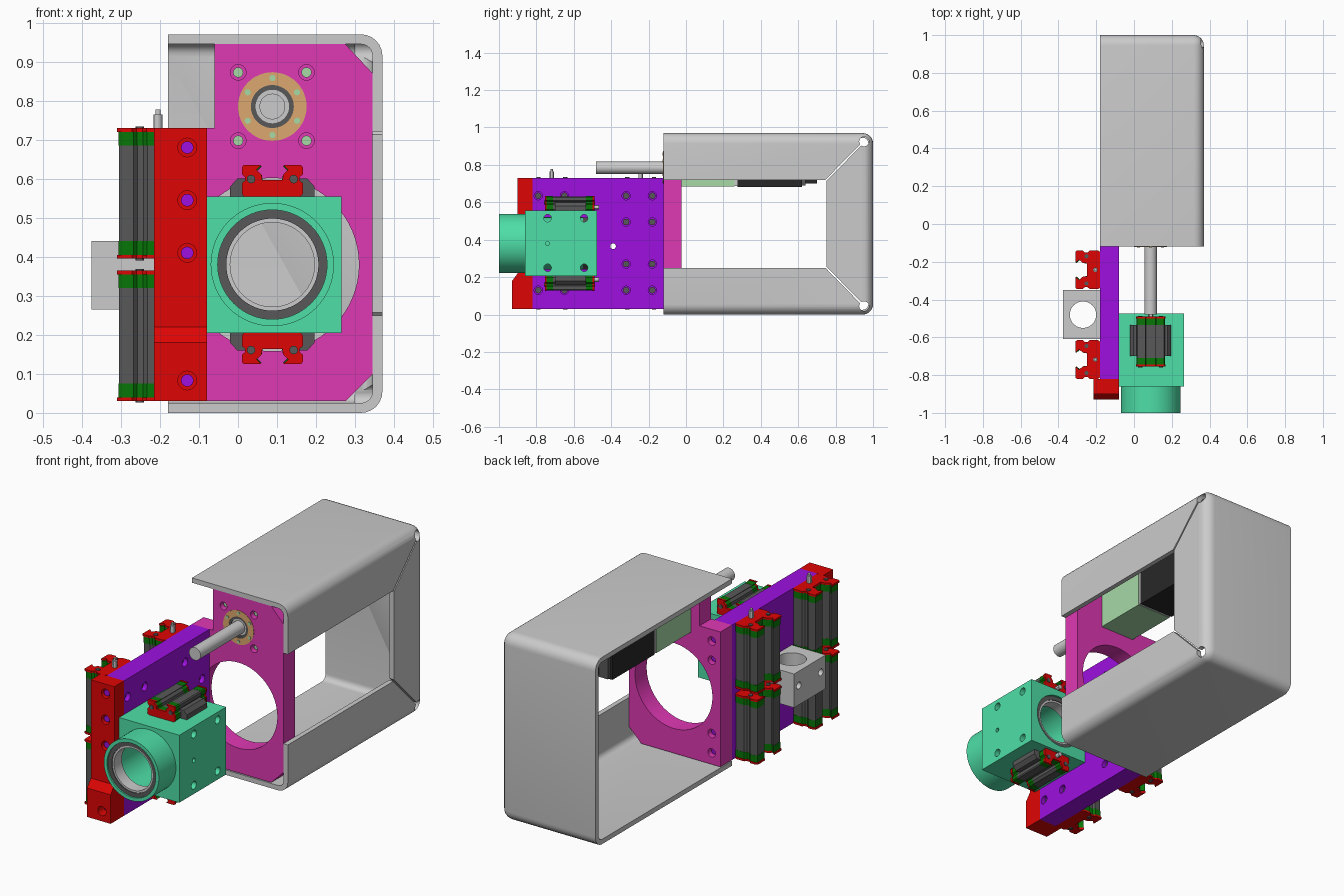
import bpy, bmesh
from math import radians, cos, sin, pi

if "Cube" in bpy.data.objects:
    bpy.data.objects.remove(bpy.data.objects["Cube"])

COL = dict(red=(.87, .05, .05), magenta=(.87, .23, .70), purple=(.61, .09, .87), mint=(.31, .87, .65),
           tan=(.86, .65, .43), dark=(.35, .35, .35), green=(.06, .46, .06), pale=(.65, .85, .65),
           black=(.17, .17, .17))
mats = {}
for key, c in COL.items():
    mats[key] = bpy.data.materials.new(key)
    mats[key].diffuse_color = (*[v ** 2.2 for v in c], 1)


def finish(name, bm, color=None):
    bmesh.ops.recalc_face_normals(bm, faces=bm.faces)
    me = bpy.data.meshes.new(name)
    bm.to_mesh(me)
    bm.free()
    ob = bpy.data.objects.new(name, me)
    bpy.context.collection.objects.link(ob)
    if color:
        me.materials.append(mats[color])
    return ob


def place(p, w, axis):
    a, b = p
    return {'x': (w, a, b), 'y': (a, w, b), 'z': (a, b, w)}[axis]


def add_prism(bm, pts, lo, hi, axis):
    """Extrude an outline lying across the axis from lo to hi."""
    A = [bm.verts.new(place(p, lo, axis)) for p in pts]
    B = [bm.verts.new(place(p, hi, axis)) for p in pts]
    bm.faces.new(A)
    bm.faces.new(B[::-1])
    for i in range(len(pts)):
        j = (i + 1) % len(pts)
        bm.faces.new((A[i], B[i], B[j], A[j]))


def circle(c, r, n=24):
    return [(c[0] + r * cos(2 * pi * i / n), c[1] + r * sin(2 * pi * i / n)) for i in range(n)]


def prism(name, pts, lo, hi, axis, color=None):
    bm = bmesh.new()
    add_prism(bm, pts, lo, hi, axis)
    return finish(name, bm, color)


def box(name, x, y, z, color=None):
    return prism(name, [(x[0], y[0]), (x[1], y[0]), (x[1], y[1]), (x[0], y[1])], z[0], z[1], 'z', color)


def discs(name, centres, r, lo, hi, axis, color=None, n=24):
    bm = bmesh.new()
    for c in centres:
        add_prism(bm, circle(c, r, n), lo, hi, axis)
    return finish(name, bm, color)


def ring(name, c, r_in, r_out, y0, y1, color=None, n=48):
    """Tube around the y axis."""
    bm = bmesh.new()
    prof = [(r_in, y0), (r_out, y0), (r_out, y1), (r_in, y1)]
    rows = [[bm.verts.new((c[0] + r * cos(2 * pi * i / n), y, c[1] + r * sin(2 * pi * i / n)))
             for r, y in prof] for i in range(n)]
    for i in range(n):
        p, q = rows[i], rows[(i + 1) % n]
        for k in range(4):
            bm.faces.new((p[k], p[(k + 1) % 4], q[(k + 1) % 4], q[k]))
    return finish(name, bm, color)


def apply_mod(ob, mod):
    bpy.context.view_layer.objects.active = ob
    bpy.ops.object.modifier_apply(modifier=mod.name)


def cut(ob, *cutters):
    for c in cutters:
        m = ob.modifiers.new('cut', 'BOOLEAN')
        m.operation, m.solver, m.object = 'DIFFERENCE', 'EXACT', c
        apply_mod(ob, m)
        bpy.data.objects.remove(c)


# folded sheet cover: bevelled box, open at front and left
bm = bmesh.new()
add_prism(bm, [(-.18, -.12), (.37, -.12), (.37, 1), (-.18, 1)], 0, .97, 'z')
bmesh.ops.recalc_face_normals(bm, faces=bm.faces)
folds = [e for e in bm.edges
         if not any(f.normal.x < -.9 or f.normal.y < -.9 for f in e.link_faces)]
bmesh.ops.bevel(bm, geom=folds, offset=.055, segments=6, profile=.5, affect='EDGES')
bm.normal_update()
bmesh.ops.delete(bm, geom=[f for f in bm.faces if f.normal.x < -.99 or f.normal.y < -.99], context='FACES')
cover = finish('cover', bm)
if max(cover.data.polygons, key=lambda p: p.center.z).normal.z < 0:
    cover.data.flip_normals()
m = cover.modifiers.new('sheet', 'SOLIDIFY')
m.thickness, m.offset, m.use_even_offset = .025, -1, True
apply_mod(cover, m)
cut(cover, box('window', (.3, .4), (-.2, .75), (.25, .72)),
    discs('corner_relief', [(.952, .925), (.952, .045)], .026, .3, .4, 'x'),
    prism('seam_top', [(.74, .715), (.746, .709), (.945, .912), (.939, .918)], .335, .4, 'x'),
    prism('seam_bottom', [(.74, .255), (.746, .261), (.945, .058), (.939, .052)], .335, .4, 'x'))

# upright mounting plate
SP, BC = (.088, .785), (.088, .38)          # spindle and bore centres
corners = [(SP[0] + i * .0875, SP[1] + j * .0875) for i in (-1, 1) for j in (-1, 1)]
plate = prism('mounting_plate', [(-.18, .03), (.275, .03), (.345, .1), (.345, .87), (.275, .945),
                                 (-.06, .945), (-.06, .73), (-.18, .73)], -.12, -.025, 'y', 'magenta')
plate_screws = [(-.13, z) for z in (.67, .57, .19, .09)]
cut(plate, discs('c', [BC], .222, -.2, .1, 'y', n=64), discs('c', [SP], .088, -.2, .1, 'y', n=48),
    discs('c', corners, .02, -.2, -.07, 'y'), discs('c', plate_screws, .022, -.06, .1, 'y'))
discs('motor_screws', corners, .013, -.1, -.06, 'y', 'pale')
discs('plate_screws', plate_screws, .015, -.07, -.045, 'y', 'purple')

# spindle bearing and shaft
flange = ring('bearing_flange', SP, .055, .088, -.122, -.03, 'tan')
bolts = [(SP[0] + .073 * sin(i * pi / 3), SP[1] + .073 * cos(i * pi / 3)) for i in range(6)]
discs('flange_screws', bolts, .008, -.125, -.1, 'y', 'pale', 12)
ring('bearing_outer_ring', SP, .043, .055, -.12, -.03, 'dark')
ring('bearing_inner_ring', SP, .03, .043, -.117, -.03)
discs('spindle_shaft', [SP], .033, -.48, -.03, 'y', n=32)

# motor
box('gearbox', (-.012, .188), (-.025, .26), (.685, .885), 'pale')
box('motor_flange', (-.01, .186), (.26, .275), (.687, .883))
box('motor_body', (-.012, .188), (.275, .62), (.683, .885), 'black')
box('motor_end_cap', (0, .176), (.62, .64), (.69, .88), 'dark')
box('motor_connector', (.05, .12), (.64, .70), (.70, .76), 'black')

# side plate
side = box('side_plate', (-.18, -.08), (-.82, -.12), (.03, .73), 'purple')
side_holes = [(y, z) for y in (-.79, -.65, -.32, -.18) for z in (.13, .635)]
side_holes += [(y, z) for y in (-.32, -.18) for z in (.27, .495)]
nut_holes = [(-.39, .365), (-.57, .365)]
cut(side, discs('c', side_holes, .022, -.115, 0, 'x'), discs('c', nut_holes, .015, -.3, 0, 'x'))
discs('side_plate_screws', side_holes, .017, -.12, -.1, 'x', 'dark')

# front bar with thicker foot
bar = prism('front_bar', [(-.82, .03), (-.93, .03), (-.93, .18), (-.9, .22), (-.9, .73), (-.82, .73)],
            -.215, -.08, 'x', 'red')
bar_screws = [(-.13, z) for z in (.68, .545, .41, .083)]
cut(bar, discs('c', bar_screws, .024, -1, -.87, 'y'))
discs('front_bar_screws', bar_screws, .016, -.89, -.86, 'y', 'purple')

# bored housing with round nose
housing = box('housing', (-.08, .265), (-.86, -.475), (.205, .555), 'mint')
block_holes = [(y, z) for y in (-.74, -.545) for z in (.25, .515)]
cut(housing, discs('c', [BC], .14, -.9, -.4, 'y', n=48), discs('c', block_holes, .02, -.2, .4, 'x'),
    discs('c', [(-.74, .38)], .011, .2, .3, 'x'))
ring('housing_nose', BC, .14, .158, -1, -.858, 'mint', 64)
ring('housing_sleeve', BC, .12, .1405, -.92, -.55, 'mint', 64)
for side_name, y0, y1 in (('front', -.992, -.92), ('rear', -.55, -.485)):
    ring(side_name + '_bearing_outer', BC, .118, .14, y0, y1, 'dark', 64)
    ring(side_name + '_bearing_inner', BC, .108, .118, y0 + .004, y1 - .004, None, 64)

# slide carriages: a slotted profile with cap and seal at both ends
HALF = [(.93, 0), (1, .08), (1, .42), (.9, .5), (.9, .62), (1, .7), (1, .93), (.94, 1),
        (.36, 1), (.52, .85), (.36, .7), (.33, .52)]
SHAPE = HALF + [(-u, v) for u, v in HALF[::-1]]


def carriage(name, put, lo, hi, axis, cap):
    layers = [('seal_a', lo, lo + .01, 'red', 1), ('cap_a', lo + .01, lo + cap, 'green', .97),
              ('body', lo + cap, hi - cap, 'dark', .96),
              ('cap_b', hi - cap, hi - .01, 'green', .97), ('seal_b', hi - .01, hi, 'red', 1)]
    for part, a, b, color, s in layers:
        prism(f'{name}_{part}', [put(u * s, v * s) for u, v in SHAPE], a, b, axis, color)
    discs(name + '_seal_screws', [put(u, .55) for u in (-.7, .7)], .011, lo - .004, hi + .004, axis, 'dark', 12)


for name, z0, s in (('upper', .555, 1), ('lower', .205, -1)):
    carriage(name + '_carriage', lambda u, v: (BC[0] + u * .078, z0 + s * v * .08), -.755, -.49, 'y', .045)
    for k in (-1, 1):     # side flanges of the body
        prism(f'{name}_carriage_flange', [(BC[0] + k * a, z0 + s * b) for a, b in
              ((.04, 0), (.108, 0), (.108, .025), (.09, .045), (.04, .045))], -.7, -.535, 'y', 'dark')
    discs(name + '_grease_nipple', [(BC[0], z0 + s * .018)], .012, -.49, -.465, 'y', None, 12)

for col, cy in (('rear', -.2425), ('front', -.7175)):
    for row, lo in (('lower', .03), ('upper', .395)):
        carriage(f'{col}_{row}_side_carriage', lambda u, v: (-.18 - v * .13, cy + u * .1025),
                 lo, lo + .335, 'z', .045)
    discs(col + '_grease_nipple', [(-.205, cy)], .012, .72, .765, 'z', None, 12)
    discs(col + '_nipple_tip', [(-.205, cy)], .007, .765, .777, 'z', None, 12)

# drive nut block
nut = box('nut_block', (-.375, -.18), (-.61, -.35), (.265, .44))
cut(nut, discs('c', [(-.27, -.48)], .07, .2, .5, 'z', n=40), discs('c', nut_holes, .018, -.4, -.1, 'x'))

bpy.ops.object.select_all(action='SELECT')
bpy.ops.object.shade_smooth_by_angle(angle=radians(30))

for m in bpy.data.materials:
    if m.users and not m.is_grease_pencil:
        m.use_nodes = True
        m.node_tree.nodes["Principled BSDF"].inputs["Base Color"].default_value = m.diffuse_color
